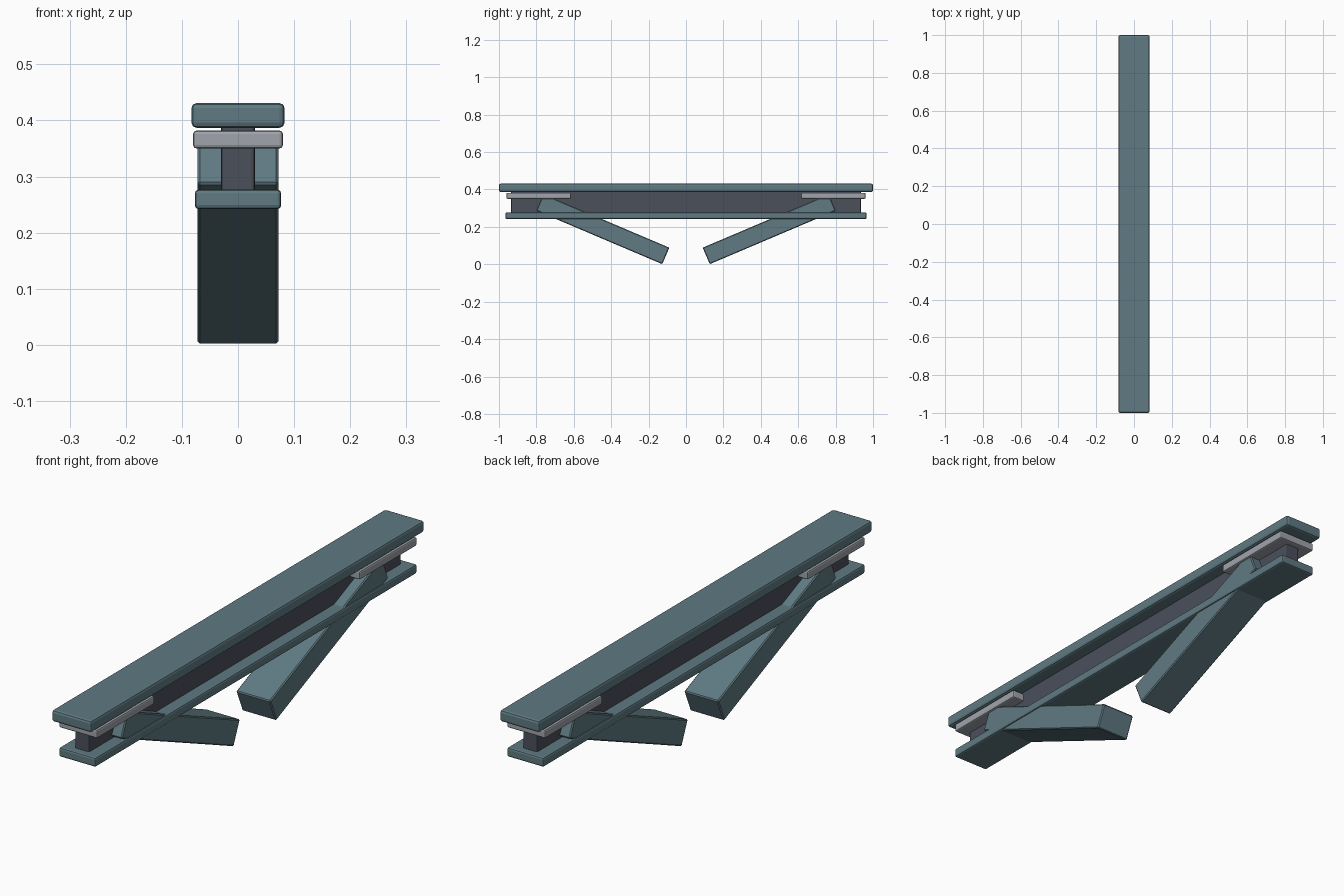
import bpy, math

if "Cube" in bpy.data.objects:
    bpy.data.objects.remove(bpy.data.objects["Cube"])


def material(name, color):
    m = bpy.data.materials.new(name)
    m.diffuse_color = (*color, 1)
    m.use_nodes = True
    m.node_tree.nodes["Principled BSDF"].inputs["Base Color"].default_value = m.diffuse_color
    return m


teal = material("teal_paint", (0.115, 0.195, 0.225))
dark = material("dark_metal", (0.07, 0.08, 0.105))
light = material("light_metal", (0.35, 0.37, 0.41))


def box(name, size, loc, mat, bevel, segments=2, tilt=0.0):
    """Bevelled box, tilted about x."""
    bpy.ops.mesh.primitive_cube_add(size=1, location=loc)
    ob = bpy.context.object
    ob.name = name
    ob.scale = size
    bpy.ops.object.transform_apply(location=False, rotation=False, scale=True)
    ob.rotation_euler.x = tilt
    ob.data.materials.append(mat)
    mod = ob.modifiers.new("edge_bevel", 'BEVEL')
    mod.width = bevel
    mod.segments = segments
    return ob


# I-beam: top flange, web, bottom flange
box("top_flange", (0.166, 2.0, 0.044), (0, 0, 0.409), teal, 0.009)
box("web", (0.06, 1.87, 0.14), (0, 0, 0.33), dark, 0.006)
box("bottom_flange", (0.154, 1.93, 0.035), (0, 0, 0.2595), teal, 0.007)

# Mirrored end pads and diagonal braces
for side, label in ((-1, "front"), (1, "back")):
    box(label + "_pad", (0.16, 0.345, 0.032), (0, side * 0.7875, 0.366),
        light, 0.006)
    box(label + "_brace", (0.144, 0.732, 0.096), (0, side * 0.445, 0.188),
        teal, 0.004, 1, side * math.radians(23))
